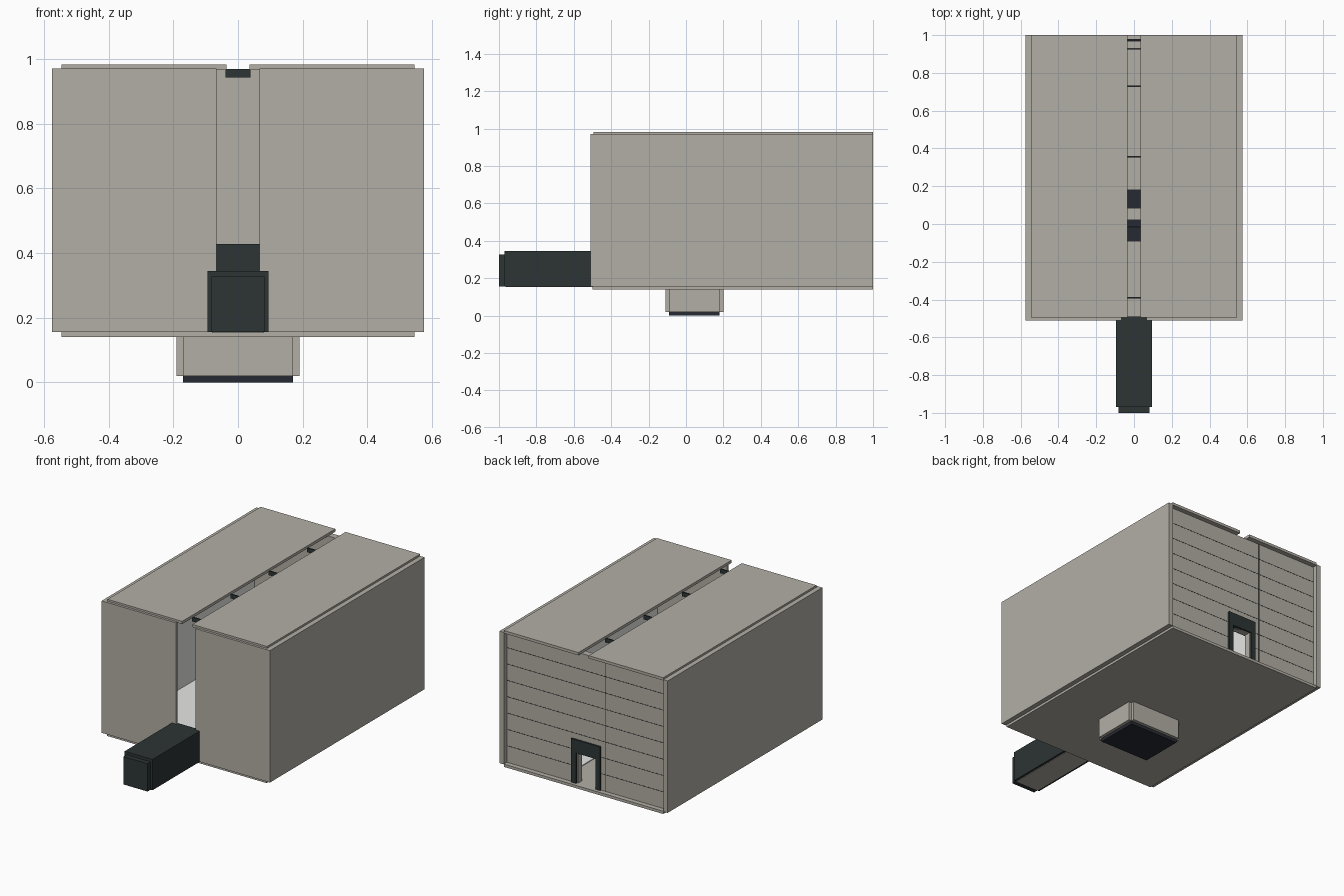
import bpy
import bmesh


def material(name, rgb):
    m = bpy.data.materials.new(name)
    m.diffuse_color = (*rgb, 1)
    return m


STONE = material("warm_grey", (0.45, 0.425, 0.38))
DARK = material("dark_slate", (0.026, 0.035, 0.035))
BASE = material("dark_base", (0.020, 0.023, 0.032))
WHITE = material("white_interior", (0.85, 0.85, 0.83))


def boxes(name, mat, *spans):
    """One object from boxes given as (x0, x1, y0, y1, z0, z1)."""
    bm = bmesh.new()
    for x0, x1, y0, y1, z0, z1 in spans:
        verts = bmesh.ops.create_cube(bm, size=1)["verts"]
        for v in verts:
            v.co = (x1 if v.co.x > 0 else x0,
                    y1 if v.co.y > 0 else y0,
                    z1 if v.co.z > 0 else z0)
    me = bpy.data.meshes.new(name)
    bm.to_mesh(me)
    bm.free()
    me.materials.append(mat)
    ob = bpy.data.objects.new(name, me)
    bpy.context.collection.objects.link(ob)
    return ob


def both(x0, x1, *rest):
    """The same box on the right and on the left."""
    return (x0, x1, *rest), (-x1, -x0, *rest)


# Outer shell: side walls, slotted front wall, split roof
boxes("side_walls", STONE, *both(0.545, 0.575, -0.51, 1.0, 0.155, 0.97))
boxes("front_wall", STONE, *both(0.067, 0.545, -0.51, -0.495, 0.155, 0.97))
boxes("roof_halves", STONE, *both(0.035, 0.545, -0.495, 1.0, 0.965, 0.982))

# Floor slab left open above the sunken pit
boxes("floor_slab", STONE,
      *both(0.17, 0.545, -0.5, 1.0, 0.14, 0.157),
      (-0.17, 0.17, -0.5, -0.09, 0.14, 0.157),
      (-0.17, 0.17, 0.18, 1.0, 0.14, 0.157))
boxes("pit_bridge", STONE, (-0.17, 0.17, 0.02, 0.085, 0.14, 0.157))

# Pale interior floor and wall linings
boxes("interior_floor", WHITE, *both(0.17, 0.54, -0.49, 0.93, 0.157, 0.162))
boxes("wall_lining", WHITE, *both(0.54, 0.545, -0.495, 0.93, 0.157, 0.96))

# Recessed back wall around the doorway
boxes("back_wall", STONE,
      *both(0.06, 0.545, 0.93, 0.97, 0.157, 0.965),
      (-0.06, 0.06, 0.93, 0.97, 0.345, 0.965))
boxes("back_door_frame", DARK,
      *both(0.067, 0.1, 0.925, 0.98, 0.157, 0.345),
      (-0.1, 0.1, 0.925, 0.98, 0.345, 0.427))

# Thin seams between the back wall panels
seams = []
for i in range(1, 8):
    z = 0.157 + i * 0.101
    if z < 0.42:
        seams += both(0.1, 0.545, 0.97, 0.971, z, z + 0.003)
    else:
        seams.append((-0.545, 0.545, 0.97, 0.971, z, z + 0.003))
seams.append((-0.134, -0.130, 0.97, 0.972, 0.157, 0.965))
boxes("back_wall_seams", DARK, *seams)

# Cross bars bridging the roof slot
boxes("roof_cross_bars", DARK,
      *[(-0.038, 0.038, y - 0.004, y + 0.004, 0.943, 0.969)
        for y in (-0.39, -0.017, 0.357, 0.73)])

# Sunken pit: four wall plates with notched corners, dark bottom
boxes("pit_walls", STONE,
      *both(0.17, 0.19, -0.09, 0.18, 0.02, 0.14),
      (-0.17, 0.17, -0.11, -0.09, 0.02, 0.14),
      (-0.17, 0.17, 0.18, 0.20, 0.02, 0.14))
boxes("pit_bottom", BASE, (-0.17, 0.17, -0.09, 0.18, 0.0, 0.02))

# Entrance tunnel: shell, narrower end cap, throat through the wall, floor
boxes("tunnel_shell", DARK,
      *both(0.08, 0.095, -0.97, -0.51, 0.155, 0.345),
      (-0.08, 0.08, -0.97, -0.51, 0.327, 0.345))
boxes("tunnel_end", DARK, (-0.082, 0.082, -1.0, -0.965, 0.155, 0.327))
boxes("tunnel_throat", DARK,
      *both(0.06, 0.067, -0.515, -0.49, 0.157, 0.335),
      (-0.067, 0.067, -0.515, -0.49, 0.33, 0.343))
boxes("tunnel_floor", STONE, (-0.08, 0.08, -0.965, -0.5, 0.152, 0.162))
